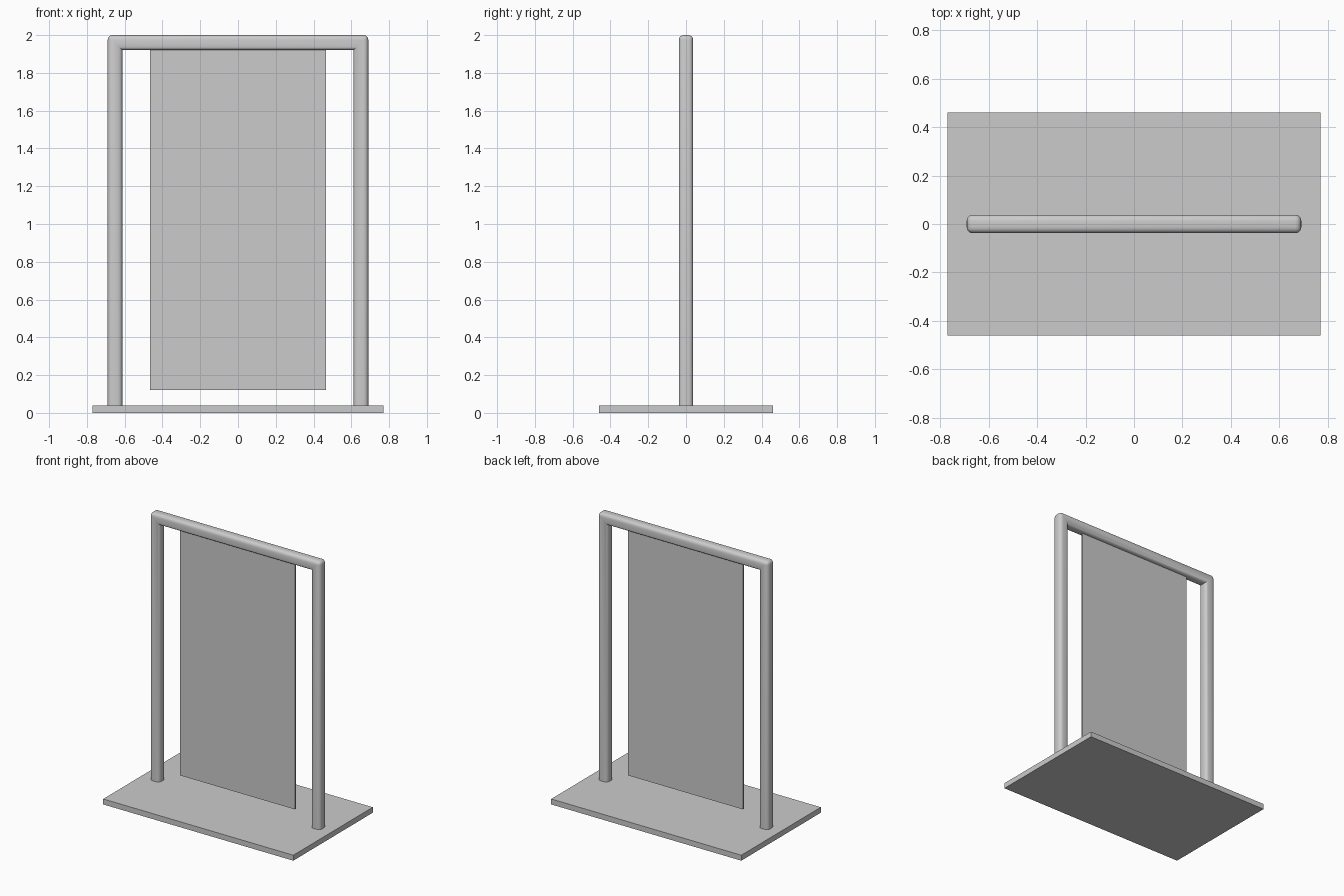
import bpy, bmesh

if "Cube" in bpy.data.objects:
    bpy.data.objects.remove(bpy.data.objects["Cube"])


def finish(name, bm, smooth=False):
    bmesh.ops.recalc_face_normals(bm, faces=bm.faces[:])
    mesh = bpy.data.meshes.new(name)
    bm.to_mesh(mesh)
    bm.free()
    ob = bpy.data.objects.new(name, mesh)
    bpy.context.collection.objects.link(ob)
    if smooth:
        bpy.context.view_layer.objects.active = ob
        ob.select_set(True)
        bpy.ops.object.shade_smooth_by_angle(angle=0.6)
        ob.select_set(False)
    return ob


def box(name, size, centre):
    bm = bmesh.new()
    bmesh.ops.create_cube(bm, size=1)
    for v in bm.verts:
        v.co = [v.co[i] * size[i] + centre[i] for i in range(3)]
    return finish(name, bm)


# Flat base plate
box("base_plate", (1.54, 0.92, 0.04), (0, 0, 0.02))

# Hanging display panel
box("display_panel", (0.93, 0.01, 1.80), (0, 0, 1.02))

# Upside-down U frame: two posts and a top rail with rounded edges
OUT, INN, TOP, UNDER, FOOT, HALF = 0.69, 0.612, 2.0, 1.92, 0.04, 0.038
outline = [(-OUT, FOOT), (-OUT, TOP), (OUT, TOP), (OUT, FOOT),
           (INN, FOOT), (INN, UNDER), (-INN, UNDER), (-INN, FOOT)]
bm = bmesh.new()
face = bm.faces.new([bm.verts.new((x, -HALF, z)) for x, z in outline])
ext = bmesh.ops.extrude_face_region(bm, geom=[face])
for v in ext["geom"]:
    if isinstance(v, bmesh.types.BMVert):
        v.co.y = HALF
bmesh.ops.recalc_face_normals(bm, faces=bm.faces[:])


def rounded(edge):
    a, b = (v.co for v in edge.verts)
    at_foot = a.z < 0.1 and b.z < 0.1
    inner_corner = abs(a.y - b.y) > 0.01 and abs(a.x) < 0.65
    return not at_foot and not inner_corner


bmesh.ops.bevel(bm, geom=[e for e in bm.edges if rounded(e)], offset=0.025,
                segments=4, profile=0.5, affect='EDGES')
finish("frame", bm, smooth=True)
